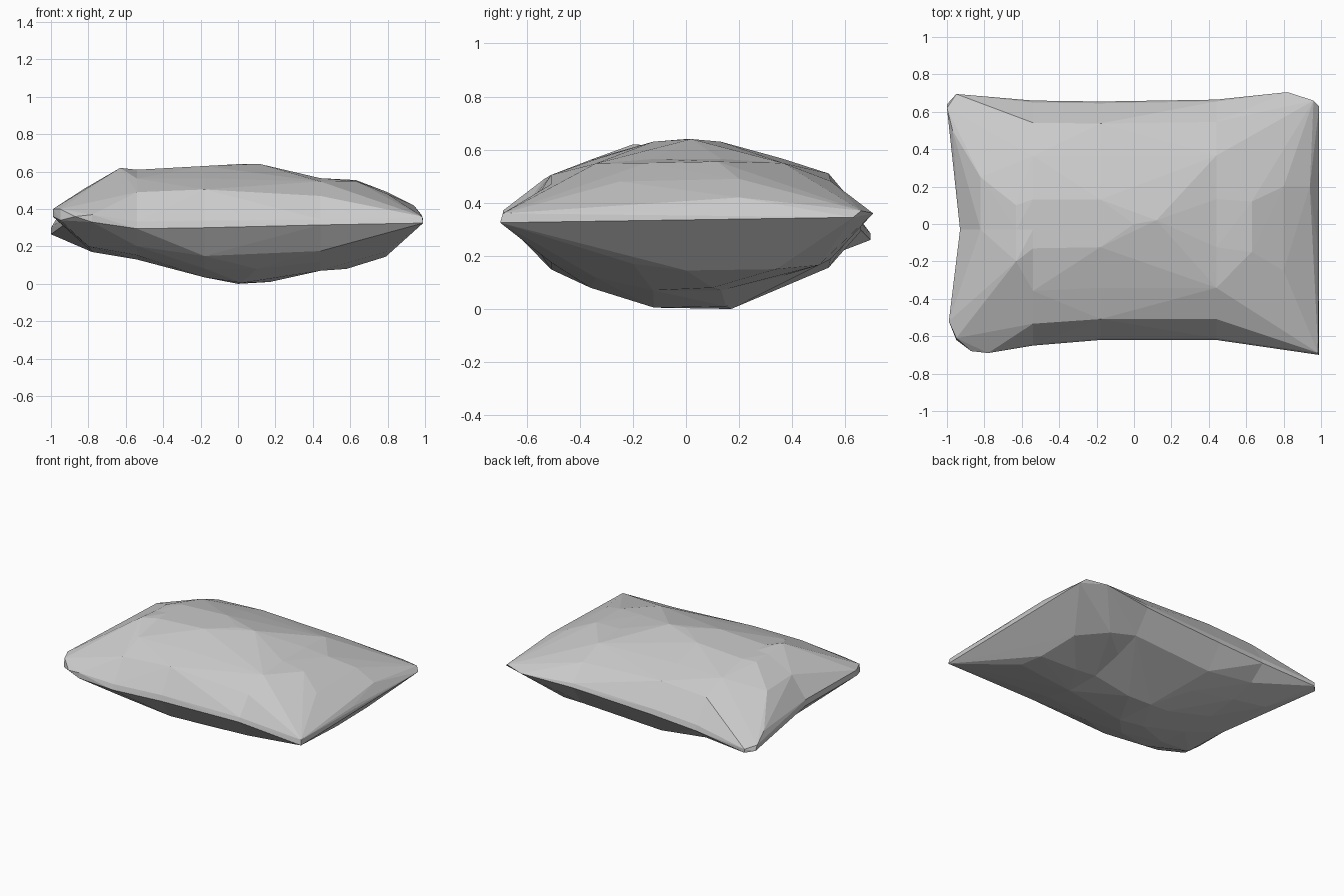
import bpy
import bmesh

cube = bpy.data.objects.get("Cube")
if cube:
    bpy.data.objects.remove(cube, do_unlink=True)

fabric = bpy.data.materials.new("grey fabric")
fabric.use_nodes = True
GREY = (0.6, 0.6, 0.6, 1)
fabric.diffuse_color = GREY
fabric.node_tree.nodes["Principled BSDF"].inputs["Base Color"].default_value = GREY


def section(x, front, back, bottom, top, belly, shoulder):
    """Rounded cross-section; front and back are the (y, z) of each seam,
    belly and shoulder set how full it is below and above."""
    points = []
    for y, seam in (front, back):
        for z, curve in ((bottom, ((1, 0), (0.82, 0.57), (0.55, belly), (0.2, 1))),
                         (top, ((0.985, 0.12), (0.82, 0.62), (0.55, shoulder), (0.2, 1)))):
            for depth, rise in curve:
                points.append((x, y * depth, seam + (z - seam) * rise))
    return points


def half(points, side, middle=-0.03):
    """Keep the points on one side of the middle line and close the cut."""
    kept = [p for p in points if (p[1] - middle) * side > 0]
    x = points[0][0]
    heights = [p[2] for p in points]
    return kept + [(x, middle, min(heights)), (x, middle, max(heights))]


def panel(name, points):
    """Wrap a faceted convex panel around the points."""
    bm = bmesh.new()
    for p in points:
        bm.verts.new(p)
    result = bmesh.ops.convex_hull(bm, input=bm.verts)
    loose = set(result["geom_interior"]) | set(result["geom_unused"])
    bmesh.ops.delete(bm, geom=[v for v in loose if isinstance(v, bmesh.types.BMVert)],
                     context="VERTS")
    bmesh.ops.recalc_face_normals(bm, faces=bm.faces)
    mesh = bpy.data.meshes.new(name)
    bm.to_mesh(mesh)
    bm.free()
    mesh.materials.append(fabric)
    obj = bpy.data.objects.new(name, mesh)
    bpy.context.collection.objects.link(obj)


# Cross-sections where the panels meet
left_cut = section(-0.54, (-0.65, 0.295), (0.66, 0.295), 0.13, 0.61, 0.86, 0.85)
inner_cut = section(-0.18, (-0.62, 0.3), (0.655, 0.315), 0.035, 0.63, 0.82, 0.8)
right_cut = section(0.44, (-0.62, 0.315), (0.665, 0.345), 0.07, 0.565, 0.8, 0.93)

# Middle panels
panel("middle_left_panel", left_cut + inner_cut)
crown = [(0, 0, 0.64), (0.12, 0.02, 0.64), (0.02, -0.12, 0.005),
         (0.17, 0.15, 0.01), (0.1, -0.36, 0.08), (0, 0.17, 0)]
panel("middle_right_panel", inner_cut + right_cut + crown)

# Right end with its two pointed corners
right_end = [(0.99, -0.7, 0.325), (0.985, -0.69, 0.36),
             (0.99, 0.63, 0.345), (0.96, 0.66, 0.37), (0.82, 0.705, 0.36),
             (0.98, -0.1, 0.37), (0.96, 0.1, 0.31),
             (0.63, 0.12, 0.555), (0.63, -0.15, 0.55), (0.8, 0.2, 0.49),
             (0.8, -0.25, 0.48), (0.8, -0.45, 0.44), (0.94, 0.2, 0.42),
             (0.58, 0.1, 0.08), (0.79, 0.34, 0.15), (0.79, 0, 0.145),
             (0.62, 0.5, 0.165), (0.79, -0.2, 0.17)]
panel("right_end_panel", right_cut + right_end)

# Left end, in two halves that meet at the pinched middle
pinch = [(-0.93, -0.03, 0.315), (-0.93, -0.03, 0.36),
         (-0.78, -0.03, 0.17), (-0.82, -0.03, 0.51), (-0.63, -0.03, 0.605)]
front_corner = [(-0.99, -0.52, 0.36), (-0.99, -0.52, 0.4), (-0.95, -0.62, 0.34),
                (-0.95, -0.61, 0.4), (-0.87, -0.68, 0.36), (-0.78, -0.69, 0.33),
                (-0.78, -0.69, 0.37), (-0.63, -0.2, 0.62), (-0.8, -0.4, 0.2)]
back_corner = [(-1, 0.64, 0.265), (-1, 0.62, 0.3), (-0.95, 0.695, 0.26),
               (-0.95, 0.695, 0.285), (-0.97, 0.5, 0.35), (-0.82, 0.25, 0.5),
               (-0.63, 0.1, 0.6), (-0.78, 0.4, 0.17)]
panel("left_front_panel", half(left_cut, -1) + pinch + front_corner)
panel("left_back_panel", half(left_cut, 1) + pinch + back_corner)
